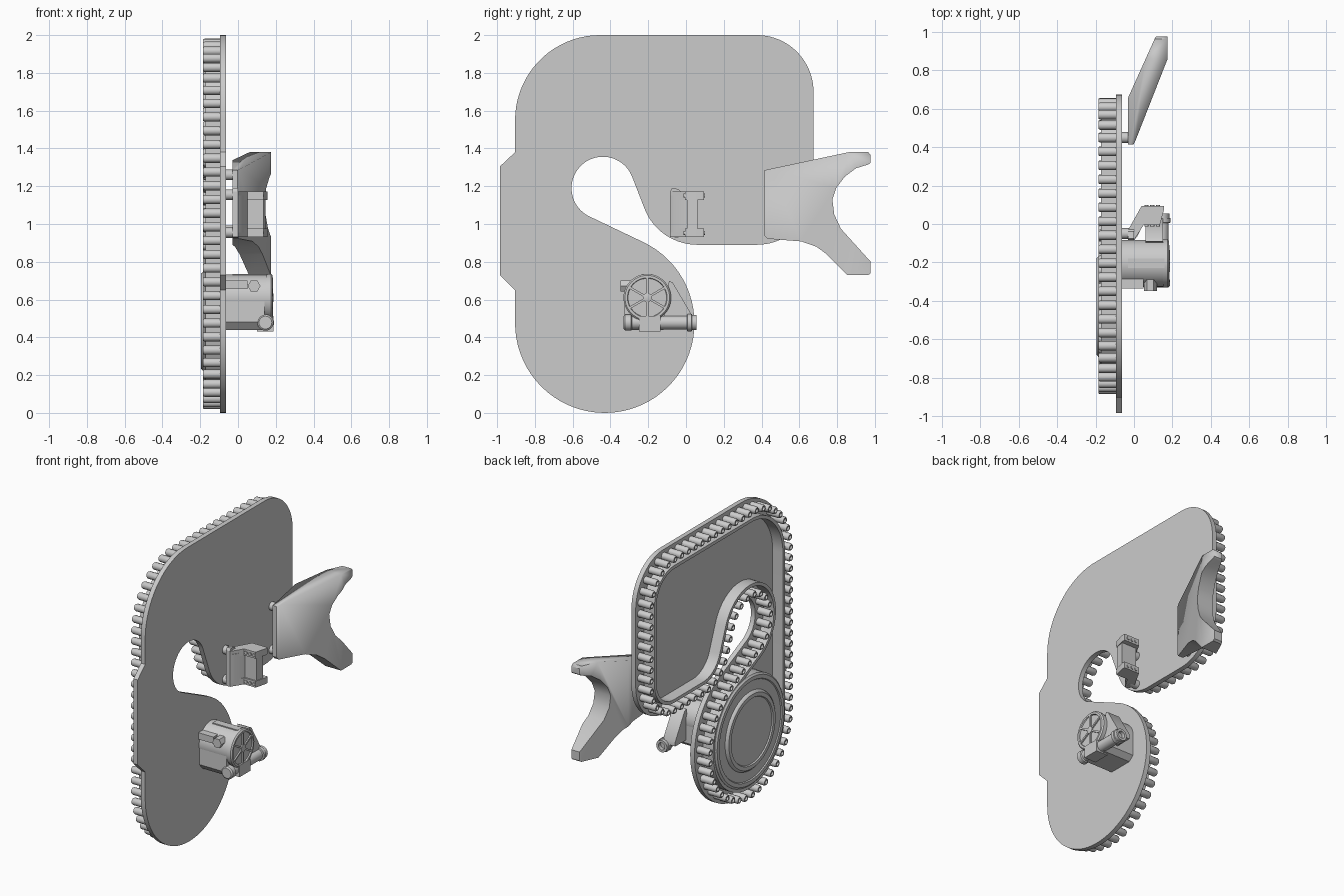
import bpy, bmesh
from math import sin, cos, radians, pi, hypot

if "Cube" in bpy.data.objects:
    bpy.data.objects.remove(bpy.data.objects["Cube"])

AX = {'x': lambda u, v, w: (w, u, v), 'y': lambda u, v, w: (u, w, v), 'z': lambda u, v, w: (u, v, w)}


def prism(bm, pts, axis, a, b):
    f = AX[axis]
    lo = [bm.verts.new(f(u, v, a)) for u, v in pts]
    hi = [bm.verts.new(f(u, v, b)) for u, v in pts]
    bm.faces.new(lo)
    bm.faces.new(hi)
    n = len(pts)
    for i in range(n):
        bm.faces.new((lo[i], lo[(i + 1) % n], hi[(i + 1) % n], hi[i]))


def box(bm, x, y, z):
    prism(bm, [(x[0], y[0]), (x[1], y[0]), (x[1], y[1]), (x[0], y[1])], 'z', *z)


def lathe(bm, prof, axis, c, seg=32):
    """Closed solid of revolution; prof is (position along axis, radius), c is the centre."""
    f = AX[axis]
    rings = [[bm.verts.new(f(c[0] + r * cos(2 * pi * i / seg), c[1] + r * sin(2 * pi * i / seg), w))
              for i in range(seg)] for w, r in prof]
    for p, q in zip(rings, rings[1:]):
        for i in range(seg):
            j = (i + 1) % seg
            bm.faces.new((p[i], p[j], q[j], q[i]))
    bm.faces.new(rings[0])
    bm.faces.new(rings[-1])


def finish(name, bm, angle=35):
    bmesh.ops.recalc_face_normals(bm, faces=bm.faces)
    me = bpy.data.meshes.new(name)
    bm.to_mesh(me)
    bm.free()
    me.shade_smooth()
    me.set_sharp_from_angle(angle=radians(angle))
    ob = bpy.data.objects.new(name, me)
    bpy.context.collection.objects.link(ob)
    return ob


# Outline arcs in (y, z): centre, radius, start and end angle; -1 marks the concave one
ARCS = [(-.43, .475, .475, 180, 424.5, 1), (-.44, 1.19, .166, 244.5, 21.2, -1),
        (.06, 1.19, .3, 201.2, 270, 1), (.375, 1.19, .3, 270, 360, 1),
        (.375, 1.70, .3, 0, 90, 1), (-.455, 1.55, .45, 90, 180, 1)]


def outline(d):
    pts = []
    for cy, cz, r, a0, a1, s in ARCS:
        n = int(abs(a1 - a0) / 5) + 1
        for i in range(n + 1):
            a = radians(a0 + (a1 - a0) * i / n)
            pts.append((cy + (r - s * d) * cos(a), cz + (r - s * d) * sin(a)))
    return pts


# Back plate with the side bulge
bm = bmesh.new()
bulge = [(-.905, 1.38), (-.985, 1.305), (-.985, .73), (-.905, .65)]
prism(bm, outline(0) + bulge, 'x', -.095, -.063)
finish("back_plate", bm)

# Raised inner guide wall
bm = bmesh.new()
outer, inner = outline(.09), outline(.112)
loops = [[bm.verts.new((x, y, z)) for y, z in pts]
         for pts, x in ((outer, -.09), (outer, -.172), (inner, -.172), (inner, -.09))]
n = len(outer)
for k in range(4):
    p, q = loops[k], loops[(k + 1) % 4]
    for i in range(n):
        j = (i + 1) % n
        bm.faces.new((p[i], p[j], q[j], q[i]))
finish("guide_wall", bm)

# Rollers evenly spaced along the edge
path = outline(.043)
path.append(path[0])
dists = [hypot(b[0] - a[0], b[1] - a[1]) for a, b in zip(path, path[1:])]
count = round(sum(dists) / .073)
step = sum(dists) / count
bm = bmesh.new()
roller = [(-.09, .024), (-.178, .024), (-.186, .020), (-.186, .013), (-.172, .013)]
walked, target = 0, 0
for a, b, d in zip(path, path[1:], dists):
    while d > 0 and target < walked + d - 1e-6:
        t = (target - walked) / d
        lathe(bm, roller, 'x', (a[0] + (b[0] - a[0]) * t, a[1] + (b[1] - a[1]) * t), 12)
        target += step
    walked += d
finish("rollers", bm)

# Drum with a stepped round cover
bm = bmesh.new()
lathe(bm, [(-.09, .372), (-.175, .372), (-.185, .36), (-.185, .335), (-.178, .33), (-.178, .265),
           (-.186, .262), (-.196, .25), (-.196, .225), (-.188, .22)], 'x', (-.43, .485), 64)
finish("drum", bm)

# Forked shoulder rest: side profile intersected with the top profile
bm = bmesh.new()
side = [(.415, 1.285), (.86, 1.38), (.965, 1.38), (.978, 1.365), (.978, 1.325), (.965, 1.315), (.90, 1.295),
        (.84, 1.25), (.795, 1.19), (.775, 1.13), (.785, 1.05), (.82, .975), (.978, .80), (.978, .74),
        (.965, .73), (.855, .73), (.745, .84), (.69, .88), (.61, .908), (.43, .922), (.415, .94)]
prism(bm, side, 'x', -.3, .4)
rest = finish("shoulder_rest", bm)
bm = bmesh.new()
prism(bm, [(-.03, .40), (-.005, .41), (.01, .44), (.175, .86), (.175, .975), (.168, .99),
           (.125, .99), (.11, .97), (-.03, .66)], 'z', .5, 1.6)
cutter = finish("rest_cutter", bm)
cutter.hide_render = True
cutter.hide_set(True)
mod = rest.modifiers.new("shape", 'BOOLEAN')
mod.operation = 'INTERSECT'
mod.solver = 'EXACT'
mod.object = cutter

# Mounting pins for the rest and the bracket
bm = bmesh.new()
for y, z, x in ((.45, 1.26, 0), (.45, .965, 0), (-.05, 1.155, 0), (-.05, .955, 0)):
    lathe(bm, [(-.07, .028), (x, .028)], 'x', (y, z), 20)
finish("mounting_pins", bm)

# Bent bracket with top and bottom flanges
bm = bmesh.new()
prism(bm, [(-.03, -.085), (0, -.085), (.02, -.06), (.05, .005), (.135, .005), (.145, .06),
           (.035, .06), (-.03, -.03)], 'z', .955, 1.15)
for z0, z1 in ((.932, .975), (1.128, 1.172)):
    prism(bm, [(-.03, -.085), (0, -.085), (.05, -.005), (.135, -.005), (.155, .07), (.155, .095),
               (.04, .095), (-.03, -.03)], 'z', z0, z1)
prism(bm, [(-.085, 1.17), (-.03, 1.17), (-.04, 1.185), (-.075, 1.19)], 'x', -.03, .0)
finish("bracket", bm)

# Bracket flange screws
bm = bmesh.new()
for x in (.065, .095, .125):
    for z in (.953, 1.15):
        lathe(bm, [(-.012, .011), (.0, .011)], 'y', (x, z), 12)
        lathe(bm, [(.09, .011), (.1, .011)], 'y', (x, z), 12)
finish("bracket_screws", bm)

# Motor: drum-shaped body, lower housing, gusset
MY, MZ = -.205, .61
bm = bmesh.new()
lathe(bm, [(-.07, .122), (.15, .122), (.15, .126), (.175, .126), (.183, .118), (.183, .105), (.175, .102)],
      'x', (MY, MZ), 48)
finish("motor_body", bm)
bm = bmesh.new()
prism(bm, [(-.325, .61), (-.325, .48), (-.29, .44), (-.12, .44), (-.085, .47), (-.085, .61)], 'x', -.07, .14)
prism(bm, [(-.09, .70), (-.07, .69), (.03, .52), (.03, .49), (-.12, .49)], 'x', .06, .15)
finish("motor_housing", bm)

# Motor face spokes and hub
bm = bmesh.new()
for k in range(6):
    a = radians(60 * k + 30)
    c, s = cos(a), sin(a)
    corners = ((.01, -.006), (.108, -.006), (.108, .006), (.01, .006))
    prism(bm, [(MY + u * c - v * s, MZ + u * s + v * c) for u, v in corners], 'x', .165, .184)
lathe(bm, [(.165, .024), (.186, .024), (.188, .018)], 'x', (MY, MZ), 20)
finish("motor_spokes", bm)

# Cross tube with clamp block, end collar and hollow mouth
bm = bmesh.new()
lathe(bm, [(-.33, .034), (-.322, .043), (-.29, .043), (-.285, .036), (.005, .036), (.007, .046), (.03, .046),
           (.032, .04), (.055, .04), (.055, .024), (.03, .024)], 'y', (.145, .478), 28)
box(bm, (.10, .187), (-.25, -.135), (.432, .512))
finish("cross_tube", bm)

# Hex bolt on the front and a cable rib on top
bm = bmesh.new()
lathe(bm, [(-.29, .034), (-.348, .034)], 'y', (.085, .672), 6)
box(bm, (-.065, .05), (-.335, -.25), (.655, .70))
box(bm, (-.03, .16), (-.23, -.18), (.71, .736))
finish("motor_fittings", bm)
